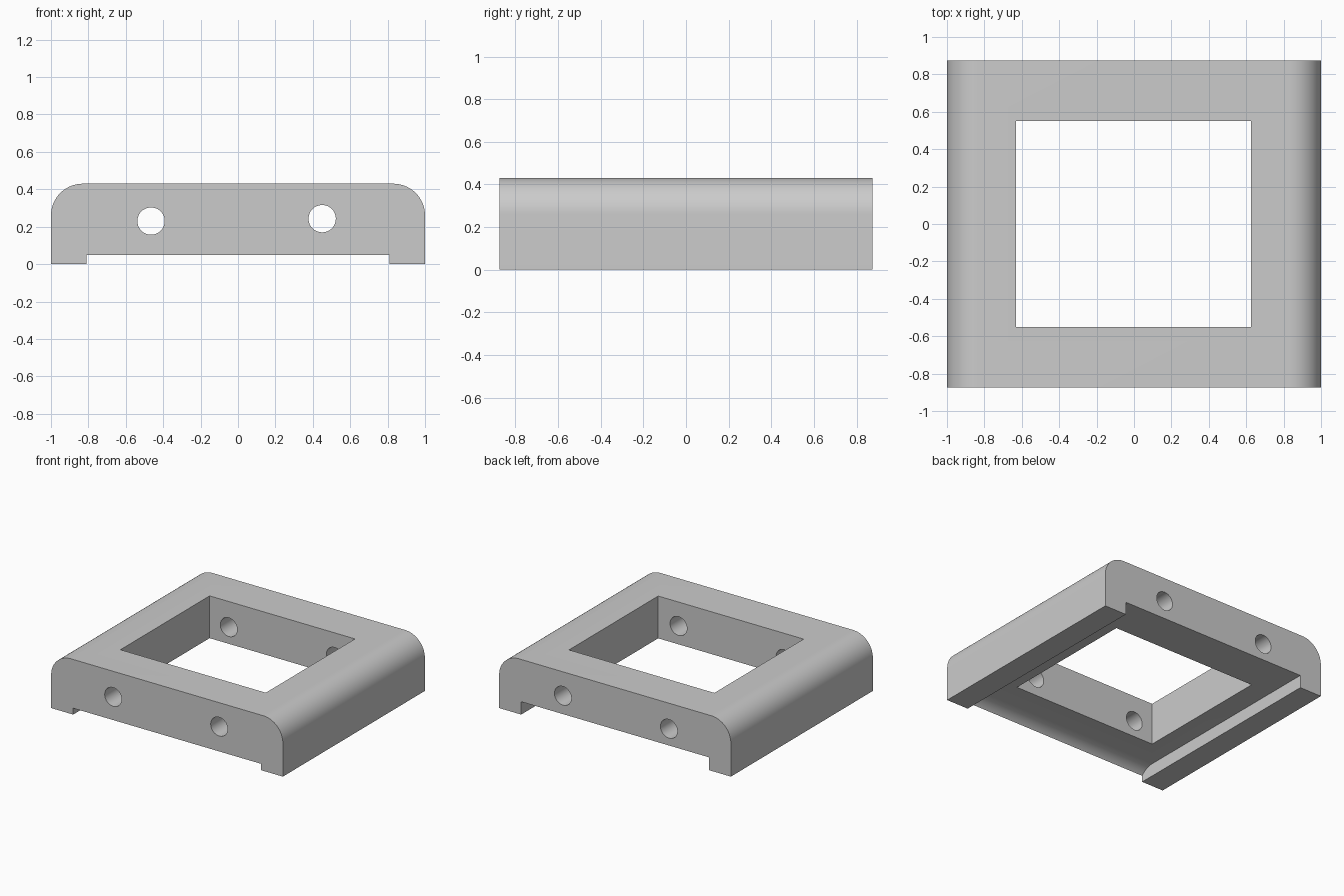
import bpy, bmesh, math
from mathutils import Vector

cube = bpy.data.objects.get("Cube")
if cube:
    bpy.data.objects.remove(cube, do_unlink=True)

HALF_W, HALF_D, TOP = 1.0, 0.875, 0.43

grey = bpy.data.materials.new("plain grey")
grey.use_nodes = True
grey.diffuse_color = (0.6, 0.6, 0.6, 1)
grey.node_tree.nodes["Principled BSDF"].inputs["Base Color"].default_value = (0.6, 0.6, 0.6, 1)


def arc(cx, cy, r, start, end, steps=16):
    angles = [math.radians(start + (end - start) * i / steps) for i in range(steps + 1)]
    return [(cx + r * math.cos(a), cy + r * math.sin(a)) for a in angles]


def prism(name, points, place, shift):
    """Extrude a closed 2D profile; place maps a profile point to 3D."""
    bm = bmesh.new()
    face = bm.faces.new([bm.verts.new(place(a, b)) for a, b in points])
    new = bmesh.ops.extrude_face_region(bm, geom=[face])["geom"]
    verts = [g for g in new if isinstance(g, bmesh.types.BMVert)]
    bmesh.ops.translate(bm, verts=verts, vec=Vector(shift))
    bmesh.ops.recalc_face_normals(bm, faces=bm.faces)
    mesh = bpy.data.meshes.new(name)
    bm.to_mesh(mesh)
    bm.free()
    mesh.materials.append(grey)
    obj = bpy.data.objects.new(name, mesh)
    bpy.context.collection.objects.link(obj)
    return obj


# Frame body: rounded top shoulders, run from front to back
R = 0.17
outline = [(-HALF_W, 0), (HALF_W, 0)]
outline += arc(HALF_W - R, TOP - R, R, 0, 90)
outline += arc(R - HALF_W, TOP - R, R, 90, 180)
frame = prism("frame", outline, lambda x, z: (x, -HALF_D, z), (0, 2 * HALF_D, 0))

# Central window
window = prism("window_cutter", [(-0.63, -0.55), (0.625, -0.55), (0.625, 0.55), (-0.63, 0.55)],
               lambda x, y: (x, y, -0.5), (0, 0, 1.5))

# Underside channel between the side feet, curving down to the front lip
channel_outline = [(1.1, -0.2), (1.1, 0.1)] + arc(-0.763, -0.05, 0.15, 90, 180)
channel_outline.append((-0.913, -0.2))
channel = prism("channel_cutter", channel_outline, lambda y, z: (-0.81, y, z), (1.62, 0, 0))

# Bolt holes through the front and back bars
holes = [prism(name, arc(x, z, 0.073, 0, 360, 48)[:-1], lambda a, b: (a, -1.2, b), (0, 2.4, 0))
         for name, x, z in (("right_hole_cutter", -0.465, 0.23), ("left_hole_cutter", 0.45, 0.243))]

# Cut the openings and bake the result
cutters = [window, channel] + holes
for cutter in cutters:
    cutter.hide_render = True
    mod = frame.modifiers.new(cutter.name, "BOOLEAN")
    mod.operation = "DIFFERENCE"
    mod.solver = "EXACT"
    mod.object = cutter

bpy.ops.object.select_all(action="DESELECT")
frame.select_set(True)
bpy.context.view_layer.objects.active = frame
for cutter in cutters:
    bpy.ops.object.modifier_apply(modifier=cutter.name)
    bpy.data.objects.remove(cutter, do_unlink=True)
bpy.ops.object.shade_smooth_by_angle(angle=math.radians(30))
